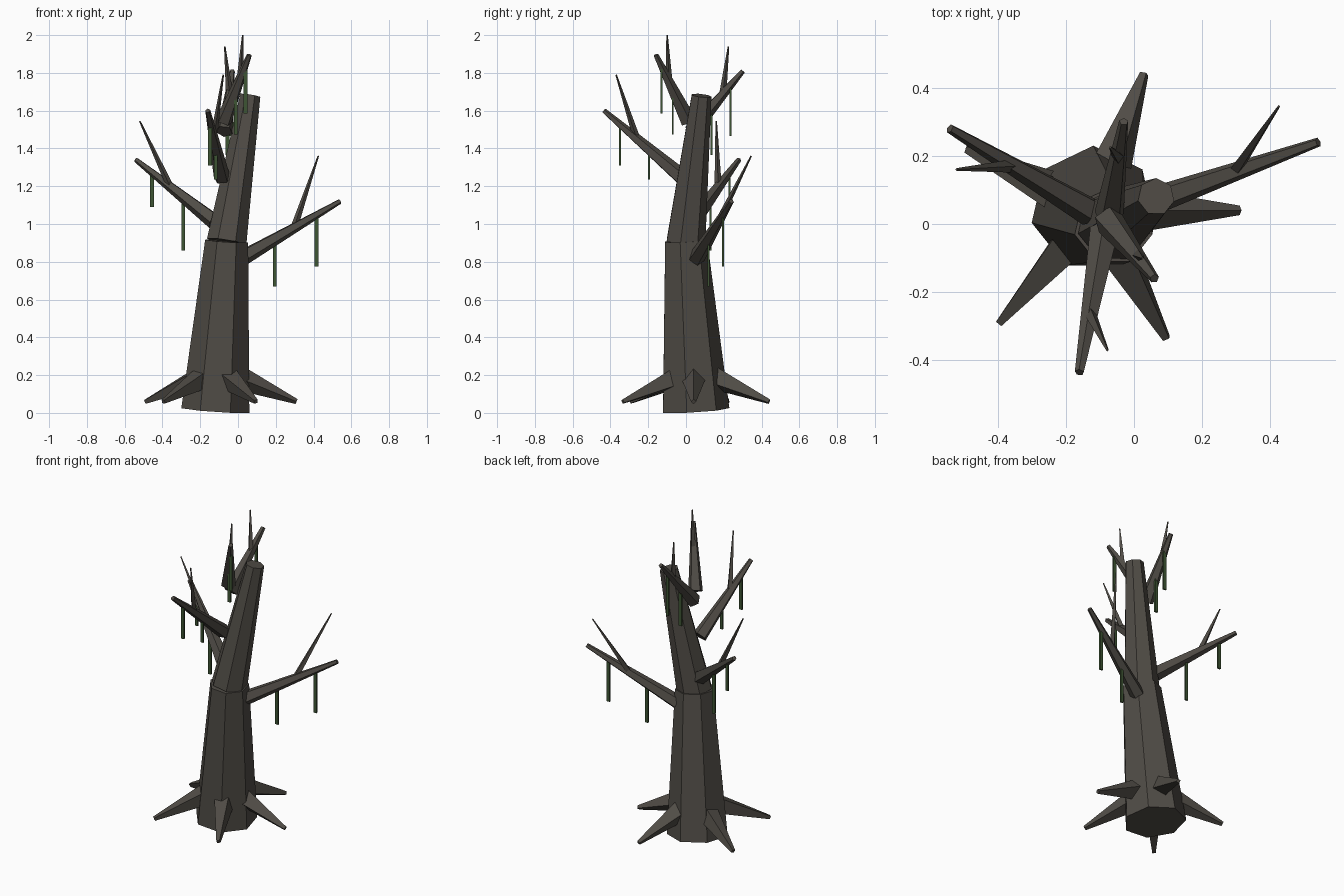
import bpy, bmesh, math
from mathutils import Vector, Matrix

if "Cube" in bpy.data.objects:
    bpy.data.objects.remove(bpy.data.objects["Cube"])


def material(name, rgb):
    m = bpy.data.materials.new(name)
    m.diffuse_color = (*rgb, 1)
    m.use_nodes = True
    m.node_tree.nodes["Principled BSDF"].inputs["Base Color"].default_value = m.diffuse_color
    return m


bark = material("dark_bark", (0.080, 0.072, 0.061))
moss = material("hanging_moss", (0.048, 0.090, 0.034))


def add(name, bm, mat):
    me = bpy.data.meshes.new(name)
    bm.to_mesh(me)
    bm.free()
    me.materials.append(mat)
    ob = bpy.data.objects.new(name, me)
    bpy.context.collection.objects.link(ob)
    return ob


def limb(name, a, b, r1, r2, sides):
    """Tapered flat-sided limb from point a to point b."""
    a, b = Vector(a), Vector(b)
    d = b - a
    rot = Vector((0, 0, 1)).rotation_difference(d).to_matrix().to_4x4()
    spin = Matrix.Rotation(math.pi / 2, 4, 'Z')  # first corner towards +y
    ring0, ring1 = [], []
    bm = bmesh.new()
    for i in range(sides):
        t = 2 * math.pi * i / sides
        c = Vector((math.cos(t), math.sin(t), 0))
        ring0.append(bm.verts.new(a + rot @ spin @ (c * r1)))
        ring1.append(bm.verts.new(b + rot @ spin @ (c * r2)))
    for i in range(sides):
        j = (i + 1) % sides
        bm.faces.new((ring0[i], ring0[j], ring1[j], ring1[i]))
    bm.faces.new(ring0[::-1])
    bm.faces.new(ring1)
    return add(name, bm, bark)


def strand(name, x, y, top, bottom):
    """Thin hanging strip of moss."""
    bm = bmesh.new()
    bmesh.ops.create_cube(bm, size=1)
    bmesh.ops.scale(bm, vec=(0.02, 0.01, top - bottom), verts=bm.verts)
    bmesh.ops.translate(bm, vec=(x, y, (top + bottom) / 2), verts=bm.verts)
    return add(name, bm, moss)


# Trunk in two leaning sections
limb("lower_trunk", (-0.12, 0.045, 0.015), (-0.06, -0.005, 0.91), 0.185, 0.117, 7)
limb("upper_trunk", (-0.06, -0.005, 0.905), (0.065, 0.08, 1.68), 0.108, 0.055, 7)

# Roots spreading around the foot of the trunk
foot = Vector((-0.11, 0.04, 0.195))
for i, tip in enumerate([(0.31, 0.04), (0.03, 0.44), (-0.49, 0.22),
                         (-0.395, -0.29), (0.095, -0.335)]):
    out = Vector((tip[0] - foot.x, tip[1] - foot.y, 0)).normalized()
    limb(f"root_{i + 1}", foot + out * 0.09, (*tip, 0.06), 0.07, 0.014, 4)

# Branches: base, tip, twig base, twig tip, moss strands (x, y, top, bottom)
branches = {
    "right": ((0.02, 0.055, 0.82), (0.54, 0.24, 1.12),
              (0.30, 0.16, 0.99), (0.425, 0.345, 1.36),
              [(0.195, 0.12, 0.92, 0.67), (0.415, 0.195, 1.05, 0.775)]),
    "left": ((-0.125, 0.035, 1.015), (-0.54, 0.28, 1.34),
             (-0.36, 0.17, 1.20), (-0.52, 0.16, 1.545),
             [(-0.29, 0.13, 1.14, 0.86), (-0.455, 0.23, 1.27, 1.09)]),
    "front": ((-0.085, -0.02, 1.245), (-0.16, -0.435, 1.60),
              (-0.13, -0.26, 1.45), (-0.078, -0.37, 1.79),
              [(-0.118, -0.195, 1.39, 1.235), (-0.148, -0.35, 1.52, 1.31)]),
    "back": ((-0.072, 0.025, 1.49), (-0.03, 0.30, 1.81),
             (-0.045, 0.195, 1.69), (-0.07, 0.225, 1.94),
             [(-0.055, 0.135, 1.61, 1.365), (-0.035, 0.235, 1.73, 1.465)]),
    "top": ((-0.075, 0.01, 1.545), (0.06, -0.16, 1.895),
            (0.01, -0.09, 1.75), (0.025, -0.10, 2.0),
            [(-0.012, -0.07, 1.70, 1.475), (0.04, -0.13, 1.82, 1.585)]),
}
for side, (base, tip, t0, t1, strands) in branches.items():
    limb(f"{side}_branch", base, tip, 0.045, 0.014, 5)
    limb(f"{side}_twig", t0, t1, 0.019, 0.004, 4)
    for i, s in enumerate(strands):
        strand(f"{side}_moss_{i + 1}", *s)
